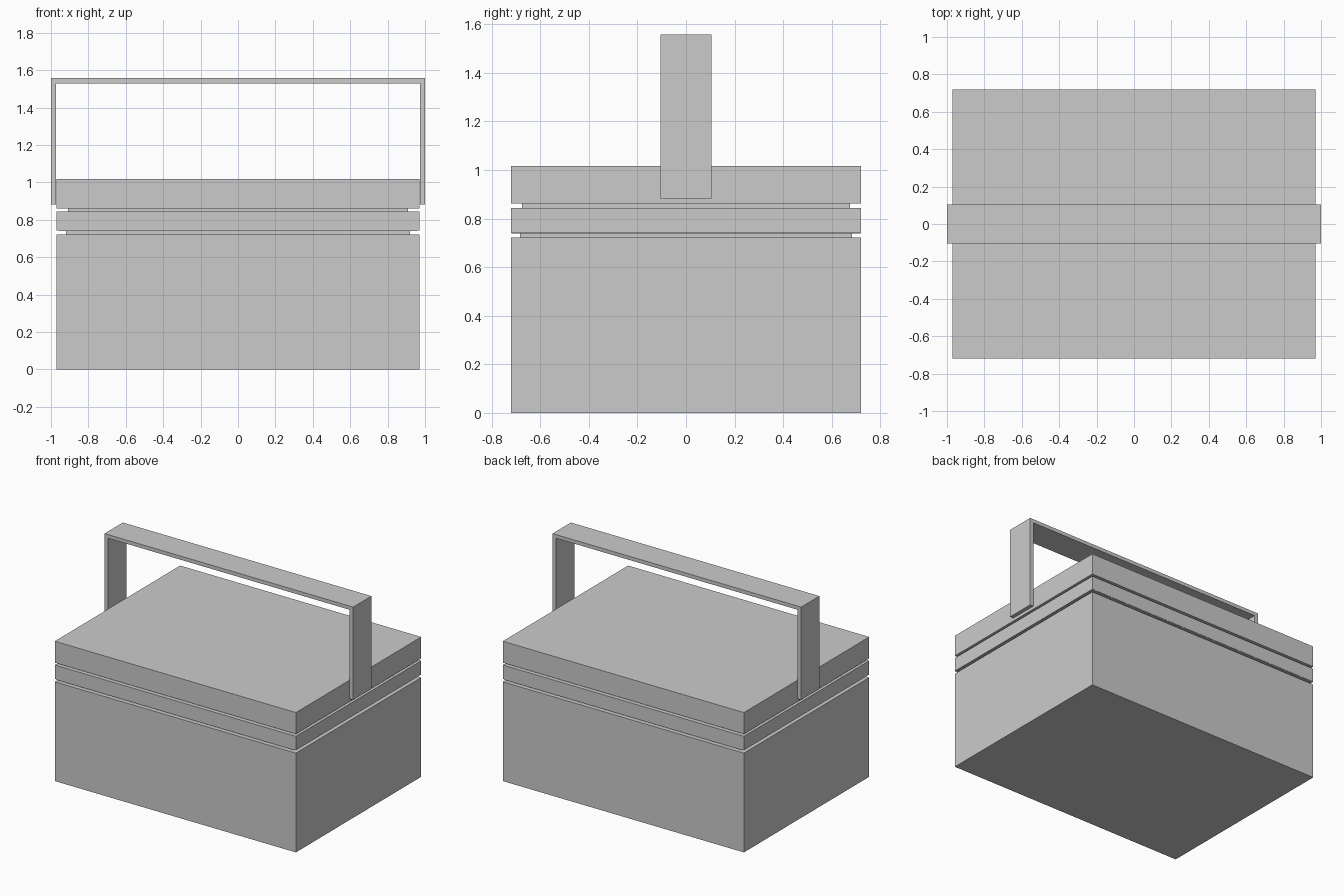
import bpy, bmesh

if "Cube" in bpy.data.objects:
    bpy.data.objects.remove(bpy.data.objects["Cube"])


def finish(name, bm):
    bmesh.ops.recalc_face_normals(bm, faces=bm.faces)
    mesh = bpy.data.meshes.new(name)
    bm.to_mesh(mesh)
    bm.free()
    obj = bpy.data.objects.new(name, mesh)
    bpy.context.collection.objects.link(obj)
    return obj


def slab(name, hx, hy, z0, z1):
    """Centred box given half sizes and its bottom and top heights."""
    bm = bmesh.new()
    bmesh.ops.create_cube(bm, size=2)
    for v in bm.verts:
        v.co = (v.co.x * hx, v.co.y * hy, z0 if v.co.z < 0 else z1)
    return finish(name, bm)


# Stacked box: base, recessed seams, tray and lid
slab("base_box", 0.97, 0.72, 0.0, 0.722)
slab("lower_seam", 0.92, 0.683, 0.722, 0.739)
slab("tray_lip", 0.957, 0.718, 0.739, 0.744)
slab("middle_tray", 0.97, 0.72, 0.743, 0.844)
slab("upper_seam", 0.91, 0.675, 0.844, 0.861)
slab("lid", 0.97, 0.72, 0.861, 1.017)

# Carrying handle: U-shaped profile extruded front to back
ox, ix, low, under, top, hy = 1.0, 0.972, 0.882, 1.53, 1.557, 0.105
half = [(ox, low), (ox, top), (ix, under), (ix, low)]
outline = [(-ox, low), (-ox, top), (ox, top), (ox, low),
           (ix, low), (ix, under), (-ix, under), (-ix, low)]
bm = bmesh.new()
face = bm.faces.new([bm.verts.new((x, -hy, z)) for x, z in outline])
ext = bmesh.ops.extrude_face_region(bm, geom=[face])
for g in ext["geom"]:
    if isinstance(g, bmesh.types.BMVert):
        g.co.y = hy
finish("carry_handle", bm)
